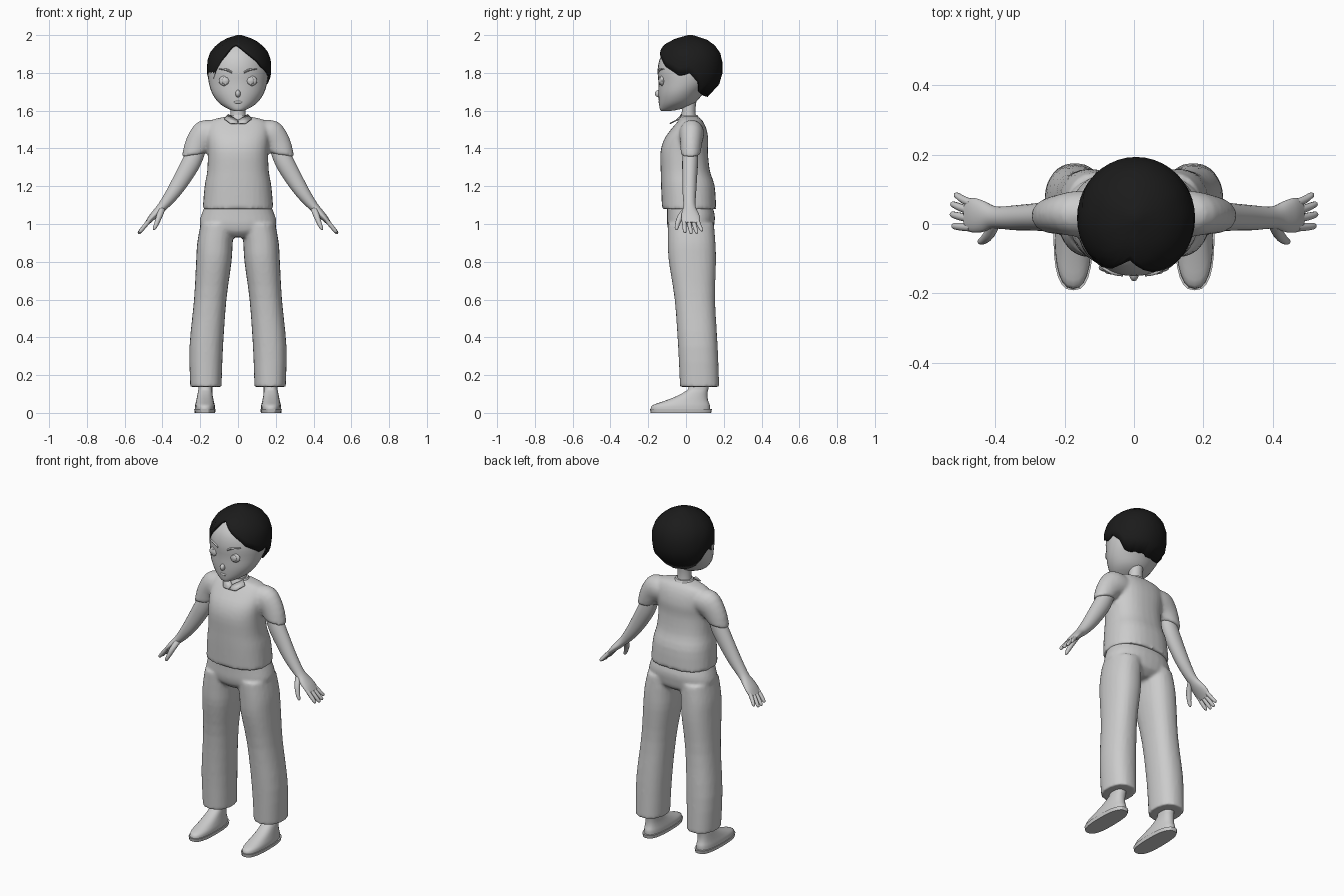
import bpy, bmesh, math, random
from mathutils import Vector

random.seed(4)


def material(name, r, g, b):
    m = bpy.data.materials.new(name)
    m.diffuse_color = (r, g, b, 1)
    return m


GREY = material("plain grey", 0.6, 0.6, 0.6)
BLACK = material("hair black", 0.011, 0.011, 0.011)


def finish(name, bm, mat=GREY, angle=50):
    bmesh.ops.recalc_face_normals(bm, faces=bm.faces)
    me = bpy.data.meshes.new(name)
    bm.to_mesh(me)
    bm.free()
    ob = bpy.data.objects.new(name, me)
    bpy.context.collection.objects.link(ob)
    me.materials.append(mat)
    bpy.ops.object.select_all(action='DESELECT')
    ob.select_set(True)
    bpy.context.view_layer.objects.active = ob
    bpy.ops.object.shade_smooth_by_angle(angle=math.radians(angle))
    return ob


def spline(rows, steps):
    """Catmull-Rom refinement of rows of numbers."""
    out = []
    for i in range(len(rows) - 1):
        a, b, c, d = (rows[max(i - 1, 0)], rows[i], rows[i + 1], rows[min(i + 2, len(rows) - 1)])
        for k in range(steps):
            t = k / steps
            out.append([0.5 * (2 * q + (r - p) * t + (2 * p - 5 * q + 4 * r - s) * t * t
                               + (3 * q - p - 3 * r + s) * t ** 3)
                        for p, q, r, s in zip(a, b, c, d)])
    return out + [list(rows[-1])]


def loft(bm, rings, side=1, n=24, power=2.0, steps=3):
    """Ring: x, y, z, radius across, radius in y, tilt of the across axis in degrees."""
    loops = []
    for x, y, z, ru, ry, tilt in spline(rings, steps):
        t = math.radians(tilt)
        loop = []
        for k in range(n):
            a = math.tau * k / n
            c, s = math.cos(a), math.sin(a)
            c = math.copysign(abs(c) ** (2 / power), c) * ru
            s = math.copysign(abs(s) ** (2 / power), s) * ry
            loop.append(bm.verts.new((side * (x + c * math.cos(t)), y + s, z + c * math.sin(t))))
        loops.append(loop)
    for a, b in zip(loops, loops[1:]):
        for k in range(n):
            j = (k + 1) % n
            bm.faces.new((a[k], a[j], b[j], b[k]))
    bm.faces.new(loops[0])
    bm.faces.new(loops[-1])


def upright(rows):
    """Rows of z, half width, front y, back y as level rings."""
    return [(0, (f + b) / 2, z, w, (b - f) / 2, 0) for z, w, f, b in rows]


def fuse(ob, size=0.01, repeat=3):
    r = ob.modifiers.new("fuse", 'REMESH')
    r.mode, r.voxel_size, r.use_smooth_shade = 'VOXEL', size, True
    s = ob.modifiers.new("soften", 'SMOOTH')
    s.factor, s.iterations = 0.5, repeat


def ball(bm, centre, radii, side=1, seg=16):
    vs = bmesh.ops.create_uvsphere(bm, u_segments=seg, v_segments=seg // 2, radius=1)["verts"]
    for v in vs:
        p = Vector(centre) + Vector(a * b for a, b in zip(v.co, radii))
        v.co = (side * p.x, p.y, p.z)


# Shirt: torso with both short sleeves
bm = bmesh.new()
loft(bm, upright([(1.08, .187, -.127, .16), (1.2, .177, -.132, .152), (1.28, .163, -.134, .127),
                  (1.38, .16, -.135, .116), (1.45, .165, -.115, .118), (1.51, .165, -.072, .106),
                  (1.55, .14, -.037, .085), (1.57, .055, -.025, .06)]), power=2.4, n=32)
for s in (1, -1):
    loft(bm, [(.09, .03, 1.48, .06, .062, 90), (.16, .03, 1.477, .081, .066, 58),
              (.205, .028, 1.43, .072, .058, 25), (.235, .024, 1.365, .063, .052, -9)], s)
fuse(finish("shirt", bm))

# Trousers: hips with two wide legs
bm = bmesh.new()
loft(bm, upright([(.93, .07, -.06, .1), (.96, .17, -.09, .14), (1.0, .203, -.1, .15),
                  (1.05, .194, -.1, .152), (1.12, .165, -.1, .13)]), power=2.3, n=32)
for s in (1, -1):
    loft(bm, [(.17, .072, .138, .083, .104, 0), (.168, .063, .35, .089, .105, 0),
              (.147, .047, .6, .086, .107, 0), (.128, .034, .8, .094, .125, 0),
              (.122, .03, .9, .094, .126, 0), (.108, .026, 1.0, .09, .122, 0)], s, power=2.3)
fuse(finish("trousers", bm))

# Collar: neck band and two pointed flaps
bm = bmesh.new()
loft(bm, upright([(1.545, .07, -.045, .078), (1.578, .05, -.03, .06)]), steps=1)
for s in (1, -1):
    flap = [(.052, -.02, 1.578), (0, -.052, 1.545), (.004, -.085, 1.53),
            (.04, -.08, 1.53), (.072, -.035, 1.553)]
    bm.faces.new([bm.verts.new((s * x, y, z)) for x, y, z in flap])
c = finish("collar", bm)
c.modifiers.new("thickness", 'SOLIDIFY').thickness = 0.006

# Arms, palms, fingers and thumbs
for s, word in ((1, "left"), (-1, "right")):
    bm = bmesh.new()
    loft(bm, [(.215, .025, 1.40, .046, .04, 10), (.245, .022, 1.33, .05, .042, 25),
              (.29, .02, 1.25, .046, .039, 30), (.34, .018, 1.17, .038, .036, 32),
              (.385, .018, 1.11, .029, .032, 33), (.41, .02, 1.082, .024, .034, 34),
              (.435, .022, 1.056, .021, .045, 36), (.46, .025, 1.03, .017, .05, 38),
              (.483, .026, 1.003, .011, .046, 40)], s)
    for y0, y1, reach in ((-.01, -.006, .92), (.015, .027, 1), (.038, .056, .97), (.06, .082, .8)):
        x, z = .47 + .058 * reach, 1.018 - .07 * reach
        loft(bm, [(.47, y0, 1.018, .011, .012, 40), ((.47 + x) / 2, (y0 + y1) / 2, (1.018 + z) / 2, .011, .0115, 40),
                  (x - .006, y1, z + .007, .009, .009, 40), (x, y1, z, .003, .003, 40)], s, n=10)
    loft(bm, [(.4, .005, 1.085, .017, .018, 25), (.415, -.026, 1.045, .016, .018, 20),
              (.432, -.045, 1.0, .012, .013, 20), (.443, -.05, .975, .008, .009, 20),
              (.446, -.051, .968, .003, .003, 20)], s, n=12)
    finish(word + "_arm", bm)

# Shoes with ankles and flat soles
for s, word in ((1, "left"), (-1, "right")):
    bm = bmesh.new()
    loft(bm, [(.175, -.03, .018, .053, .157, 0), (.175, -.026, .04, .052, .152, 0),
              (.175, .0, .062, .047, .118, 0), (.175, .028, .085, .042, .086, 0),
              (.174, .054, .112, .038, .061, 0), (.172, .067, .14, .036, .052, 0),
              (.172, .067, .25, .036, .05, 0)], s, power=2.4)
    finish(word + "_shoe", bm)
    bm = bmesh.new()
    loft(bm, [(.175, -.027, 0, .054, .16, 0), (.175, -.027, .02, .057, .164, 0)], s, power=2.6, steps=1)
    finish(word + "_sole", bm, angle=30)

# Neck
bm = bmesh.new()
loft(bm, upright([(1.52, .047, -.03, .06), (1.6, .039, -.022, .05), (1.68, .042, -.03, .06)]))
finish("neck", bm)

# Head with nose and lips
bm = bmesh.new()
loft(bm, upright([(1.598, .018, -.13, -.09), (1.608, .05, -.138, -.03), (1.64, .1, -.143, .045),
                  (1.69, .136, -.146, .09), (1.75, .155, -.146, .14), (1.82, .161, -.15, .165),
                  (1.89, .146, -.132, .163), (1.95, .09, -.08, .11), (1.975, .03, -.02, .05)]),
     n=32)
ball(bm, (0, -.142, 1.69), (.014, .023, .02))
ball(bm, (0, -.138, 1.645), (.024, .009, .008))
finish("head", bm)

# Eyes with raised irises, and slanted brows
for s, word in ((1, "left"), (-1, "right")):
    bm = bmesh.new()
    ball(bm, (.066, -.126, 1.758), (.036, .014, .028), s)
    loft(bm, [(.066, -.133, 1.738, .001, .01, 0), (.066, -.133, 1.745, .016, .01, 0),
              (.066, -.133, 1.758, .021, .012, 0), (.066, -.133, 1.771, .016, .01, 0),
              (.066, -.133, 1.778, .001, .01, 0)], s, n=16)
    finish(word + "_eye", bm)
    bm = bmesh.new()
    loft(bm, [(.032, -.144, 1.803, .007, .007, 90), (.065, -.138, 1.818, .006, .007, 90),
              (.1, -.118, 1.82, .002, .005, 90)], s, n=8)
    finish(word + "_brow", bm)

# Hair: a cap whose lower edge follows a hairline (degrees from the front, height)
LINE = [(-180, 1.675), (-120, 1.685), (-108, 1.74), (-95, 1.80), (-72, 1.765), (-52, 1.775), (-33, 1.875),
        (-12, 1.962), (0, 1.945), (24, 1.885), (50, 1.825), (72, 1.785), (92, 1.80),
        (106, 1.755), (118, 1.69), (180, 1.675)]
SHAPE = [(1.67, .115, -.1, .112), (1.75, .163, -.155, .185), (1.8, .17, -.159, .193),
         (1.86, .17, -.158, .193), (1.91, .153, -.145, .18), (1.95, .12, -.115, .15),
         (1.98, .075, -.06, .105), (2.0, .012, .01, .035)]


def lookup(table, key):
    for a, b in zip(table, table[1:]):
        if key <= b[0]:
            t = max(0, (key - a[0]) / (b[0] - a[0]))
            return [p + (q - p) * t for p, q in zip(a, b)]
    return list(table[-1])


bm = bmesh.new()
N, ROWS = 40, 9
cols = []
for k in range(N):
    deg = -180 + 360 * k / N
    a = math.radians(deg)
    low = lookup(LINE, deg)[1] + random.uniform(-.005, .005)
    col = []
    for i in range(ROWS):
        z = low + (2.0 - low) * math.sin(i / (ROWS - 1) * math.pi / 2)
        _, w, f, b = lookup(SHAPE, z)
        col.append(bm.verts.new((.006 + w * math.sin(a), (f + b) / 2 - (b - f) / 2 * math.cos(a), z)))
    cols.append(col)
for k in range(N):
    p, q = cols[k], cols[(k + 1) % N]
    for i in range(ROWS - 1):
        bm.faces.new((p[i], q[i], q[i + 1], p[i + 1]))
bm.faces.new([c[-1] for c in cols])
hair = finish("hair", bm, BLACK, 40)
shell = hair.modifiers.new("thickness", 'SOLIDIFY')
shell.thickness, shell.offset = 0.014, -1
